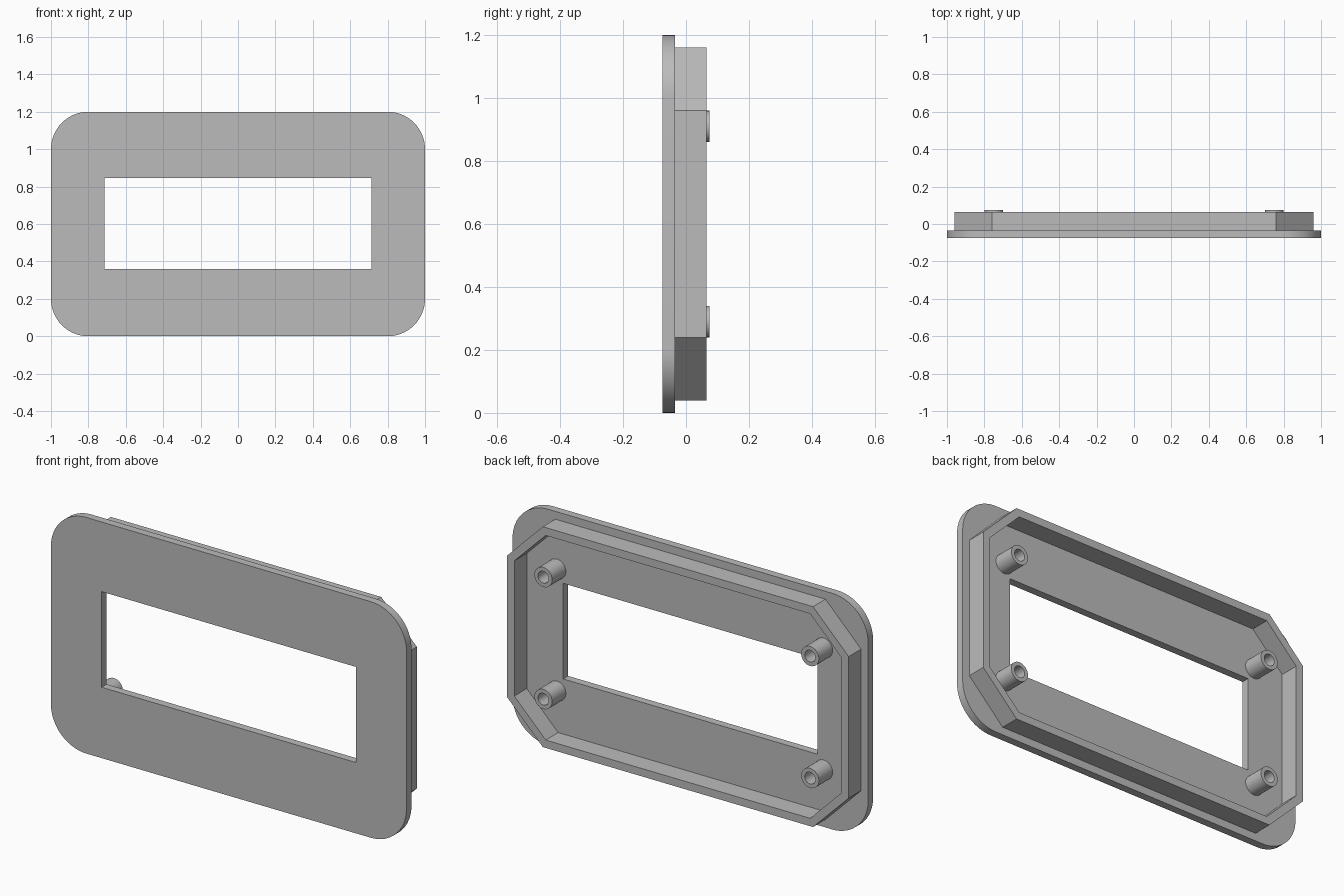
import bpy, bmesh, math
from mathutils import Vector

cube = bpy.data.objects.get("Cube")
if cube:
    bpy.data.objects.remove(cube, do_unlink=True)

# Single plain grey plastic
grey = bpy.data.materials.new("plain_grey")
grey.use_nodes = True
colour = (0.5, 0.5, 0.5, 1)
grey.diffuse_color = colour
grey.node_tree.nodes["Principled BSDF"].inputs["Base Color"].default_value = colour

MID_Z = 0.6
FRONT, PLATE_BACK, RIM_BACK, BOSS_BACK = -0.075, -0.035, 0.065, 0.075


def rounded_rect(half_w, half_h, radius, steps):
    """Outline in x, z; one step per corner gives a chamfer, radius 0 a plain rectangle."""
    points = []
    for i, (sx, sz) in enumerate([(1, 1), (-1, 1), (-1, -1), (1, -1)]):
        centre = Vector((sx * (half_w - radius), sz * (half_h - radius)))
        for s in range(steps + 1 if radius else 1):
            a = math.pi / 2 * (i + s / steps)
            points.append(centre + radius * Vector((math.cos(a), math.sin(a))))
    return points


def circle(radius, sides):
    return [Vector((radius * math.cos(a), radius * math.sin(a)))
            for a in (math.tau * k / sides for k in range(sides))]


def pierced_prism(name, outer, inner, y0, y1, centre=(0, MID_Z)):
    """Extrude the area between two outlines from y0 to y1."""
    bm = bmesh.new()
    edges = []
    for loop in (outer, inner):
        verts = [bm.verts.new((p.x, y0, p.y)) for p in loop]
        edges += [bm.edges.new((v, verts[k - 1])) for k, v in enumerate(verts)]
    bmesh.ops.triangle_fill(bm, edges=edges, use_beauty=True, normal=(0, -1, 0))
    grown = bmesh.ops.extrude_face_region(bm, geom=bm.faces[:], use_keep_orig=True)["geom"]
    bmesh.ops.translate(bm, vec=(0, y1 - y0, 0),
                        verts=[g for g in grown if isinstance(g, bmesh.types.BMVert)])
    bmesh.ops.recalc_face_normals(bm, faces=bm.faces[:])
    mesh = bpy.data.meshes.new(name)
    bm.to_mesh(mesh)
    bm.free()
    mesh.materials.append(grey)
    obj = bpy.data.objects.new(name, mesh)
    obj.location = (centre[0], 0, centre[1])
    bpy.context.collection.objects.link(obj)
    bpy.ops.object.select_all(action='DESELECT')
    obj.select_set(True)
    bpy.context.view_layer.objects.active = obj
    bpy.ops.object.shade_smooth_by_angle(angle=math.radians(30))
    return obj


# Front plate with rounded corners and a rectangular window
window = [p + Vector((0, 0.003)) for p in rounded_rect(0.715, 0.243, 0, 1)]
pierced_prism("front_plate", rounded_rect(1, 0.6, 0.2, 16), window, FRONT, PLATE_BACK)

# Chamfered wall standing on the back of the plate
wall = 0.04
pierced_prism("rear_rim", rounded_rect(0.96, 0.56, 0.2, 1),
              rounded_rect(0.96 - wall, 0.56 - wall, 0.2 - wall * (2 - math.sqrt(2)), 1),
              PLATE_BACK, RIM_BACK)

# Four hollow screw bosses
for side, sx in (("left", 1), ("right", -1)):
    for level, sz in (("upper", 1), ("lower", -1)):
        pierced_prism(f"{level}_{side}_screw_boss", circle(0.05, 32), circle(0.03, 32),
                      PLATE_BACK, BOSS_BACK, (sx * 0.75, MID_Z + sz * 0.31))
